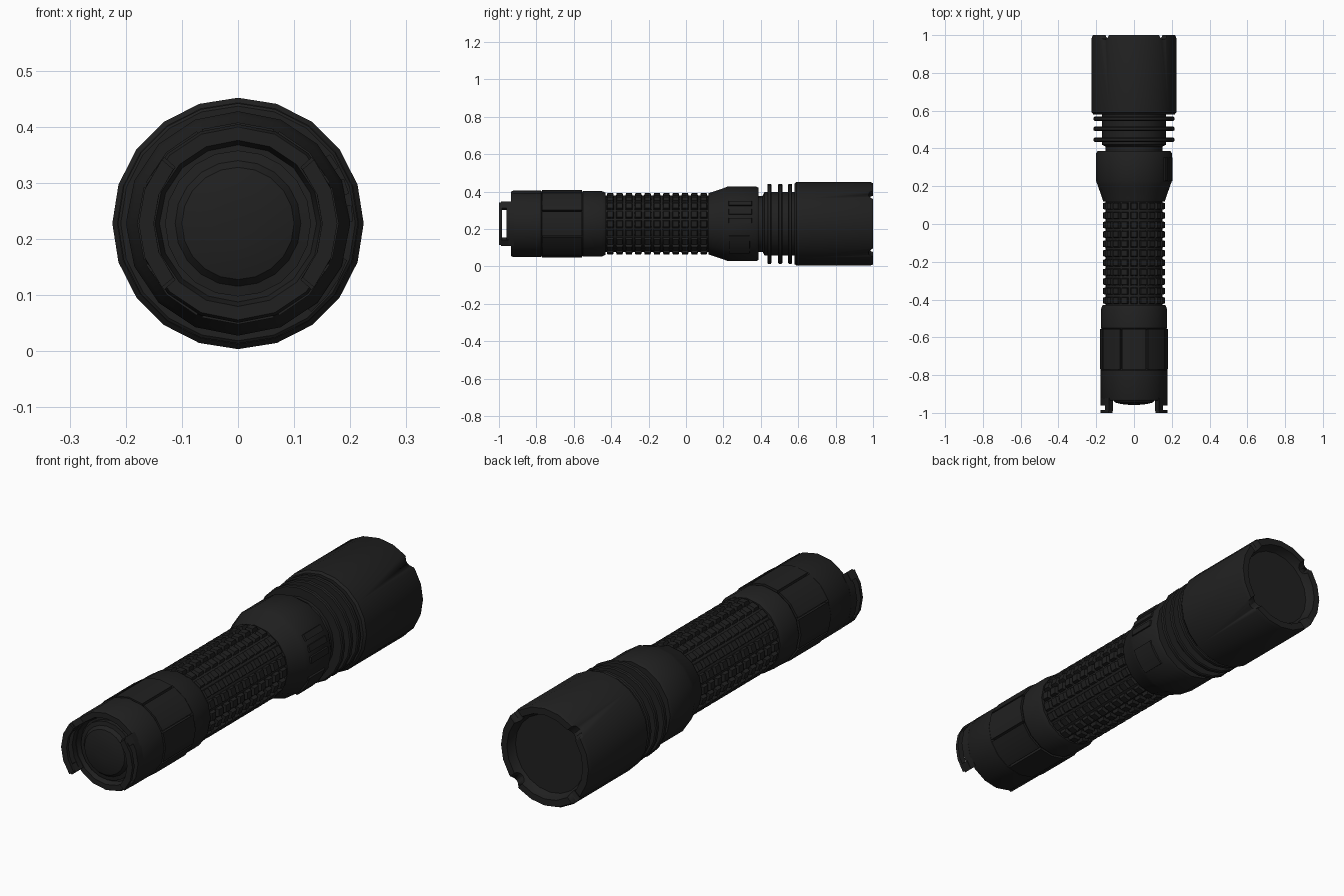
import bpy, bmesh, math
from mathutils import Matrix, Vector

if "Cube" in bpy.data.objects:
    bpy.data.objects.remove(bpy.data.objects["Cube"])

CZ = 0.228  # height of the long axis
body_mat = bpy.data.materials.new("matte black")
body_mat.diffuse_color = (0.0145, 0.0145, 0.0145, 1)
body_mat.use_nodes = True
body_mat.node_tree.nodes["Principled BSDF"].inputs["Base Color"].default_value = body_mat.diffuse_color


def pt(y, r, a):
    return (r * math.cos(a), y, CZ + r * math.sin(a))


def finish(bm, name):
    bmesh.ops.remove_doubles(bm, verts=bm.verts, dist=1e-5)
    bmesh.ops.recalc_face_normals(bm, faces=bm.faces)
    me = bpy.data.meshes.new(name)
    bm.to_mesh(me)
    bm.free()
    ob = bpy.data.objects.new(name, me)
    bpy.context.collection.objects.link(ob)
    me.materials.append(body_mat)
    bpy.ops.object.select_all(action='DESELECT')
    ob.select_set(True)
    bpy.context.view_layer.objects.active = ob
    bpy.ops.object.shade_smooth_by_angle(angle=math.radians(30))
    return ob


def lathe(name, profile, sides=20):
    """Turn (y, radius) points round the long axis; ends are capped."""
    bm = bmesh.new()
    rings = [[bm.verts.new(pt(y, r, 2 * math.pi * i / sides)) for i in range(sides)]
             for y, r in profile]
    for p, q in zip(rings, rings[1:]):
        for i in range(sides):
            j = (i + 1) % sides
            bm.faces.new((p[i], p[j], q[j], q[i]))
    bm.faces.new(rings[0])
    bm.faces.new(rings[-1])
    return finish(bm, name)


def arc_block(bm, y0, y1, a0, a1, r0, r1, n=1, taper=0.0):
    """Curved block between two angles (degrees); the outer face is inset by taper."""
    rows = []
    for i in range(n + 1):
        t = i / n
        a = math.radians(a0 + (a1 - a0) * t)
        da = taper / r1 * (1 - 2 * t)
        rows.append([bm.verts.new(p) for p in (
            pt(y0, r0, a), pt(y1, r0, a),
            pt(y1 - taper, r1, a + da), pt(y0 + taper, r1, a + da))])
    for p, q in zip(rows, rows[1:]):
        for k in range(4):
            m = (k + 1) % 4
            bm.faces.new((p[k], p[m], q[m], q[k]))
    bm.faces.new(rows[0])
    bm.faces.new(rows[-1])


# Head with bezel and recessed lens
head = lathe("head", [(0.58, 0.165), (0.58, 0.215), (0.59, 0.224), (0.985, 0.224),
                      (1.0, 0.217), (1.0, 0.188), (0.972, 0.18), (0.962, 0.172)])
# Four scallops in the bezel
cb = bmesh.new()
for k in range(4):
    a = math.radians(45 + 90 * k)
    d = Vector((math.cos(a), 0, math.sin(a)))
    m = Matrix.Translation(Vector((0, 1.003, CZ)) + d * 0.21) @ d.to_track_quat('Z', 'Y').to_matrix().to_4x4()
    bmesh.ops.create_cone(cb, cap_ends=True, segments=12, radius1=0.028, radius2=0.028, depth=0.09, matrix=m)
cutter = finish(cb, "scallop_cutter")
cutter.hide_render = True
mod = head.modifiers.new("scallops", 'BOOLEAN')
mod.operation = 'DIFFERENCE'
mod.solver = 'EXACT'
mod.object = cutter
bpy.context.view_layer.objects.active = head
bpy.ops.object.modifier_apply(modifier="scallops")
bpy.data.objects.remove(cutter)

# Finned neck
lathe("neck", [(0.37, 0.15), (0.41, 0.15), (0.42, 0.17), (0.59, 0.17)])
for i, y in enumerate((0.446, 0.504, 0.557)):
    lathe(f"cooling_fin_{i + 1}", [(y - 0.011, 0.15), (y - 0.011, 0.209), (y - 0.007, 0.214),
                                   (y + 0.007, 0.214), (y + 0.011, 0.209), (y + 0.011, 0.15)])

# Switch collar with side button plates
lathe("switch_collar", [(0.12, 0.14), (0.12, 0.163), (0.14, 0.17), (0.205, 0.192), (0.225, 0.2),
                        (0.375, 0.2), (0.387, 0.193), (0.387, 0.14)], 16)
bm = bmesh.new()
arc_block(bm, 0.225, 0.345, -52, -17, 0.18, 0.205, 3, 0.006)
for a in (0, 14, 28):
    arc_block(bm, 0.225, 0.355, a, a + 10, 0.18, 0.205, 1, 0.004)
finish(bm, "side_switch")

# Grip tube with a grid of raised pads
lathe("grip_tube", [(-0.44, 0.152), (0.13, 0.152)])
bm = bmesh.new()
rows, cols = 11, 20
for i in range(rows):
    y = -0.43 + 0.05 * i
    for j in range(cols):
        a = j * 360 / cols
        arc_block(bm, y + 0.004, y + 0.046, a - 7.6, a + 7.6, 0.145, 0.166, 1, 0.006)
finish(bm, "grip_pads")

# Rear collar
lathe("rear_collar", [(-0.56, 0.13), (-0.56, 0.168), (-0.55, 0.175), (-0.45, 0.175),
                      (-0.43, 0.166), (-0.43, 0.13)], 16)

# Eight separated panels round the tail section
bm = bmesh.new()
for k in range(8):
    arc_block(bm, -0.77, -0.557, 45 * k - 21, 45 * k + 21, 0.155, 0.18, 2)
finish(bm, "tail_panels")

# Tail cap with recess
lathe("tail_cap", [(-0.765, 0.13), (-0.765, 0.168), (-0.775, 0.177), (-0.925, 0.177),
                   (-0.935, 0.172), (-0.935, 0.148), (-0.91, 0.14), (-0.91, 0.1)], 16)
# Domed tail button
lathe("tail_button", [(-0.9, 0.13), (-0.927, 0.13), (-0.93, 0.112), (-0.945, 0.1),
                      (-0.953, 0.07), (-0.957, 0.03)])

# Slotted lanyard ears on both sides
for name, mid in (("right_ear", 0), ("left_ear", 180)):
    bm = bmesh.new()
    arc_block(bm, -1.0, -0.985, mid - 40, mid + 40, 0.15, 0.177, 4)
    arc_block(bm, -0.96, -0.92, mid - 42, mid + 42, 0.15, 0.177, 4)
    for s in (-1, 1):
        arc_block(bm, -0.99, -0.95, mid + s * 29, mid + s * 42, 0.15, 0.177, 1)
    finish(bm, name)
